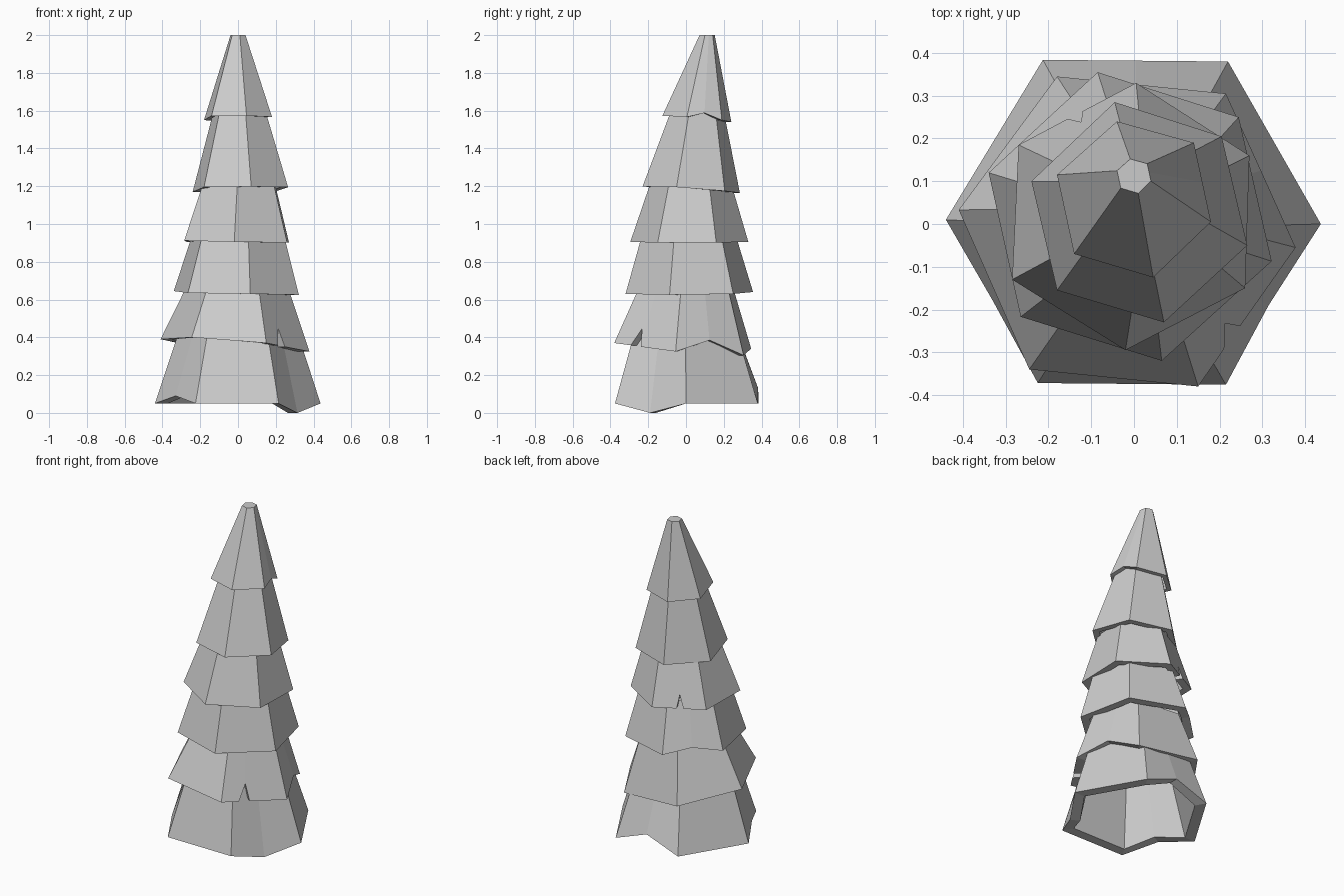
import bpy, bmesh
from mathutils import Vector

WALL = 0.84  # inner shell size relative to the outer shell


def tier(name, rim, top_z, scale, top_centre, cap=False):
    """Hollow flat-faced skirt. rim: (x, y, z[, slit lift]) counter-clockwise."""
    xs = [p[0] for p in rim]
    ys = [p[1] for p in rim]
    c = Vector(((min(xs) + max(xs)) / 2, (min(ys) + max(ys)) / 2))
    tc = Vector(top_centre)
    bm = bmesh.new()
    rings = []
    for k in (1.0, WALL):
        low, high = [], []
        for p in rim:
            d = (Vector(p[:2]) - c) * k
            b = Vector((c.x + d.x, c.y + d.y, p[2]))
            t = Vector((tc.x + d.x * scale, tc.y + d.y * scale, top_z))
            lift = p[3] if len(p) > 3 else 0
            low.append(bm.verts.new(b.lerp(t, lift)))
            high.append(bm.verts.new(t))
        rings += [low, high]
    out_low, out_high, in_low, in_high = rings

    def bridge(a, b):
        n = len(a)
        for i in range(n):
            j = (i + 1) % n
            bm.faces.new((a[i], a[j], b[j], b[i]))

    bridge(out_low, out_high)
    bridge(in_low, out_low)
    bridge(in_high, in_low)
    if cap:
        bm.faces.new(out_high)
        bm.faces.new(in_high[::-1])
    else:
        bridge(out_high, in_high)
    me = bpy.data.meshes.new(name)
    bm.to_mesh(me)
    bm.free()
    ob = bpy.data.objects.new(name, me)
    bpy.context.collection.objects.link(ob)


# Lowest skirt, with bent edge middles
tier("tier_1", [(-.44, .01, .05), (-.33, -.18, .09), (-.225, -.372, .05),
                (.215, -.376, .05), (.315, -.19, 0), (.437, 0, .05),
                (.22, .38, .05), (.005, .382, .13), (-.213, .384, .05)],
     .41, .73, (0, 0))

# Second skirt, with a torn slit at the front right
tier("tier_2", [(-.41, .033, .39), (-.245, -.34, .40), (.15, -.38, .37),
                (.211, -.292, .358), (.233, -.26, .355, .30), (.248, -.239, .35),
                (.378, -.055, .325), (.297, .125, .385), (.215, .305, .305),
                (-.18, .345, .34)],
     .66, .69, (-.005, 0))

# Third skirt
tier("tier_3", [(-.34, .12, .645), (-.265, -.217, .635), (.065, -.32, .63),
                (.322, -.087, .625), (.245, .25, .63), (-.085, .355, .64),
                (-.21, .24, .675)],
     .935, .74, (0, .015))

# Fourth skirt, with a small slit at the back left
tier("tier_4", [(-.27, .185, .905), (-.285, -.13, .912), (-.02, -.295, .905),
                (.26, -.15, .902), (.27, .16, .902), (.005, .33, .905),
                (-.12, .264, .905), (-.137, .255, .905, .25),
                (-.155, .246, .905)],
     1.21, .69, (.005, .025))

# Fifth skirt
tier("tier_5", [(-.24, .10, 1.17), (-.18, -.155, 1.195), (.07, -.23, 1.198),
                (.265, -.05, 1.195), (.205, .205, 1.175), (-.045, .285, 1.165)],
     1.61, .53, (.008, .061))

# Tip, capped with a small hexagon
tier("tree_tip", [(-.18, .115, 1.55), (-.14, -.07, 1.573), (.045, -.125, 1.573),
                  (.18, .005, 1.567), (.16, .098, 1.588), (.14, .19, 1.55),
                  (-.04, .24, 1.54)],
     2.0, .22, (0, .112), cap=True)
